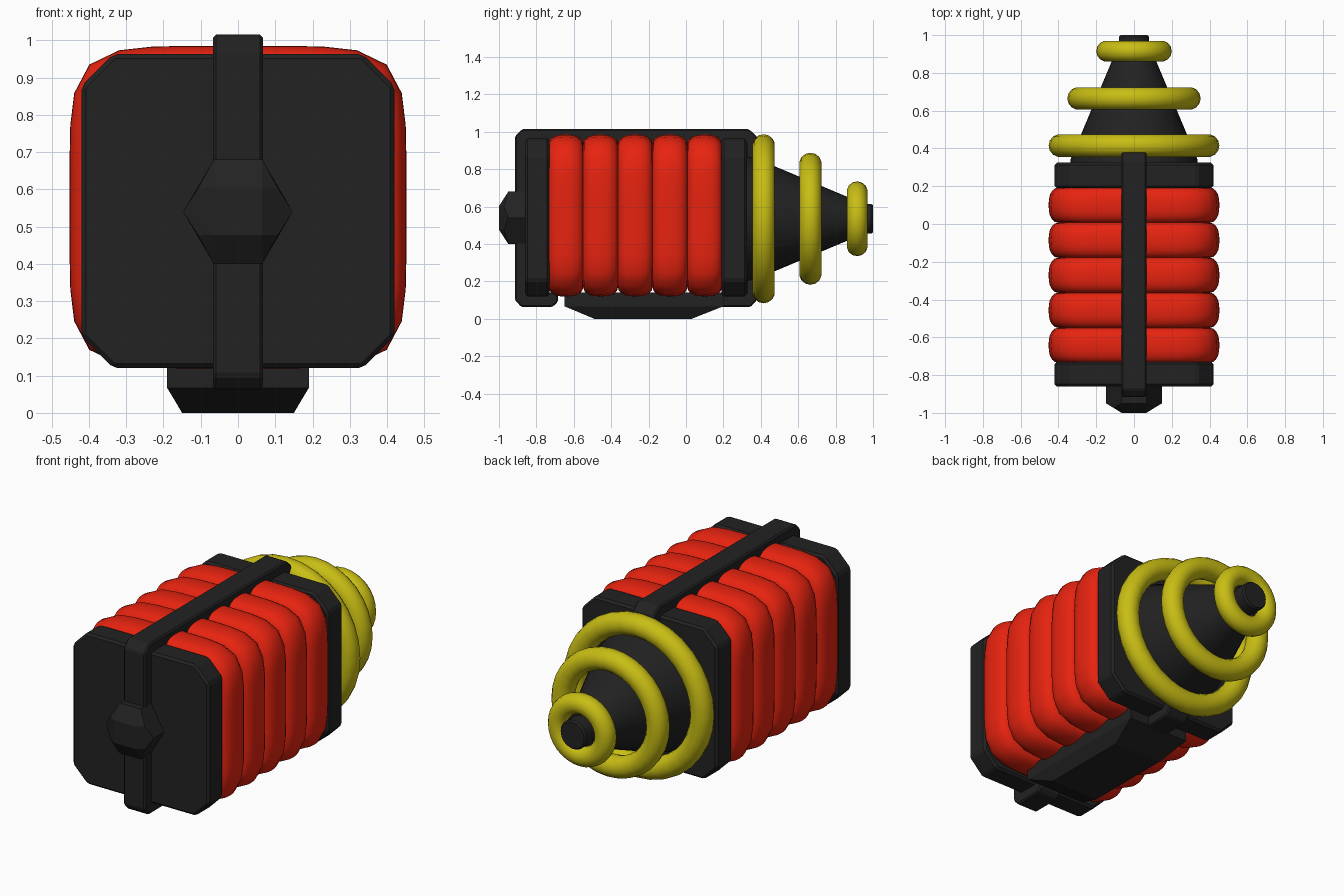
import bpy, bmesh, math
from mathutils import Vector, Matrix

cube = bpy.data.objects.get("Cube")
if cube:
    bpy.data.objects.remove(cube, do_unlink=True)

AXIS_Z = 0.535  # height of the nose cone axis


def material(name, rgb):
    m = bpy.data.materials.new(name)
    m.use_nodes = True
    m.diffuse_color = (*rgb, 1)
    m.node_tree.nodes["Principled BSDF"].inputs["Base Color"].default_value = (*rgb, 1)
    return m


BLACK = material("soft black", (0.016, 0.016, 0.016))
RED = material("bright red", (0.8, 0.017, 0.005))
YELLOW = material("mustard yellow", (0.58, 0.51, 0.007))


def finish(name, bm, mat, smooth=None, bevel=0):
    bmesh.ops.recalc_face_normals(bm, faces=bm.faces)
    mesh = bpy.data.meshes.new(name)
    bm.to_mesh(mesh)
    bm.free()
    mesh.materials.append(mat)
    ob = bpy.data.objects.new(name, mesh)
    bpy.context.collection.objects.link(ob)
    if bevel:
        mod = ob.modifiers.new("soft_edges", "BEVEL")
        mod.width, mod.segments, mod.limit_method = bevel, 1, "ANGLE"
    if smooth:
        bpy.ops.object.select_all(action="DESELECT")
        bpy.context.view_layer.objects.active = ob
        ob.select_set(True)
        bpy.ops.object.shade_smooth_by_angle(angle=math.radians(smooth))
    return ob


def loft(name, rings, mat, **style):
    """Skin a list of equal-length point rings and cap both ends."""
    bm = bmesh.new()
    loops = [[bm.verts.new(p) for p in ring] for ring in rings]
    n = len(loops[0])
    for a, b in zip(loops, loops[1:]):
        for i in range(n):
            j = (i + 1) % n
            bm.faces.new((a[i], a[j], b[j], b[i]))
    bm.faces.new(loops[0])
    bm.faces.new(loops[-1])
    return finish(name, bm, mat, **style)


def hull(name, points, mat, **style):
    bm = bmesh.new()
    for p in points:
        bm.verts.new(p)
    bmesh.ops.convex_hull(bm, input=bm.verts)
    bmesh.ops.dissolve_limit(bm, angle_limit=0.01, verts=bm.verts, edges=bm.edges)
    return finish(name, bm, mat, **style)


def chamfered(a0, a1, b0, b1, c):
    return [(a0 + c, b0), (a1 - c, b0), (a1, b0 + c), (a1, b1 - c),
            (a1 - c, b1), (a0 + c, b1), (a0, b1 - c), (a0, b0 + c)]


# End plates
for name, y0, y1 in (("front_plate", -0.86, -0.73), ("rear_plate", 0.19, 0.325)):
    profile = chamfered(-0.42, 0.42, 0.12, 0.963, 0.085)
    loft(name, [[(x, y, z) for x, z in profile] for y in (y0, y1)], BLACK, bevel=0.012)


# Bulging rounded-square coils
def coil_ring(y, inset, n=40):
    ring = []
    for i in range(n):
        t = 2 * math.pi * i / n
        c, s = math.cos(t), math.sin(t)
        r = (abs(c) ** 5.6 + abs(s) ** 5.6) ** (-1 / 5.6)
        ring.append(((0.452 - inset) * r * c, y, 0.552 + (0.433 - inset) * r * s))
    return ring


COILS, START, PITCH = 5, -0.735, 0.1855
for k in range(COILS):
    rings = []
    for step in range(11):
        u = -math.cos(math.pi * step / 10)
        inset = 0.05 * (1 - math.sqrt(max(0, 1 - abs(u) ** 2.6)))
        rings.append(coil_ring(START + PITCH * (k + 0.5 + u / 2), inset))
    loft(f"coil_{k + 1}", rings, RED, smooth=40)

# Strap wrapped lengthwise around the body
HALF = 0.067


def strap_part(name, profile):
    loft(name, [[(x, y, z) for y, z in profile] for x in (-HALF, HALF)],
         BLACK, bevel=0.008)


strap_part("strap_top", [(-0.875, 1.015), (0.335, 1.015), (0.38, 0.975),
                         (0.38, 0.93), (-0.915, 0.93), (-0.915, 0.975)])
strap_part("strap_front", [(-0.915, 0.95), (-0.915, 0.1), (-0.85, 0.1), (-0.85, 0.95)])
strap_part("strap_rear", [(0.32, 0.95), (0.32, 0.1), (0.38, 0.1), (0.38, 0.95)])
strap_part("strap_front_foot", [(-0.915, 0.14), (-0.915, 0.1), (-0.88, 0.063),
                                (-0.715, 0.063), (-0.685, 0.09), (-0.685, 0.14)])
strap_part("strap_rear_foot", [(0.15, 0.14), (0.15, 0.063), (0.345, 0.063),
                               (0.38, 0.1), (0.38, 0.14)])

# Tapered foot under the body
foot = []
for sx in (-1, 1):
    foot += [(sx * 0.19, y, z) for y in (-0.65, 0.2) for z in (0.067, 0.14)]
    foot += [(sx * 0.15, y, 0) for y in (-0.49, 0.03)]
hull("foot", foot, BLACK)

# Faceted hexagonal buckle on the front
buckle = []
for sx in (-1, 1):
    for y in (-0.86, -0.95):
        buckle.append((sx * 0.147, y, 0.54))
        buckle += [(sx * 0.065, y, 0.54 + s * 0.14) for s in (-1, 1)]
    for s in (-1, 1):
        buckle += [(sx * 0.065, -1.0, 0.54 + s * 0.063),
                   (sx * 0.107, -0.974, 0.54 + s * 0.063)]
hull("buckle", buckle, BLACK)


# Nose cone and tip
def circle(y, r, n=32):
    return [(r * math.cos(2 * math.pi * i / n), y, AXIS_Z + r * math.sin(2 * math.pi * i / n))
            for i in range(n)]


loft("nose_cone", [circle(0.3, 0.34), circle(0.345, 0.335), circle(0.92, 0.093)],
     BLACK, smooth=30)
loft("nose_tip", [circle(0.88, 0.08), circle(0.99, 0.08), circle(1.0, 0.072)],
     BLACK, smooth=30)

# Yellow rings around the cone
for k, (y, outer, minor) in enumerate(((0.415, 0.452, 0.061), (0.665, 0.353, 0.06),
                                       (0.915, 0.2, 0.056))):
    bpy.ops.mesh.primitive_torus_add(
        major_segments=32, minor_segments=14, major_radius=outer - minor,
        minor_radius=minor, location=(0, y, AXIS_Z), rotation=(math.pi / 2, 0, 0))
    ring = bpy.context.object
    ring.name = f"nose_ring_{k + 1}"
    ring.data.materials.append(YELLOW)
    bpy.ops.object.shade_smooth_by_angle(angle=math.radians(60))
